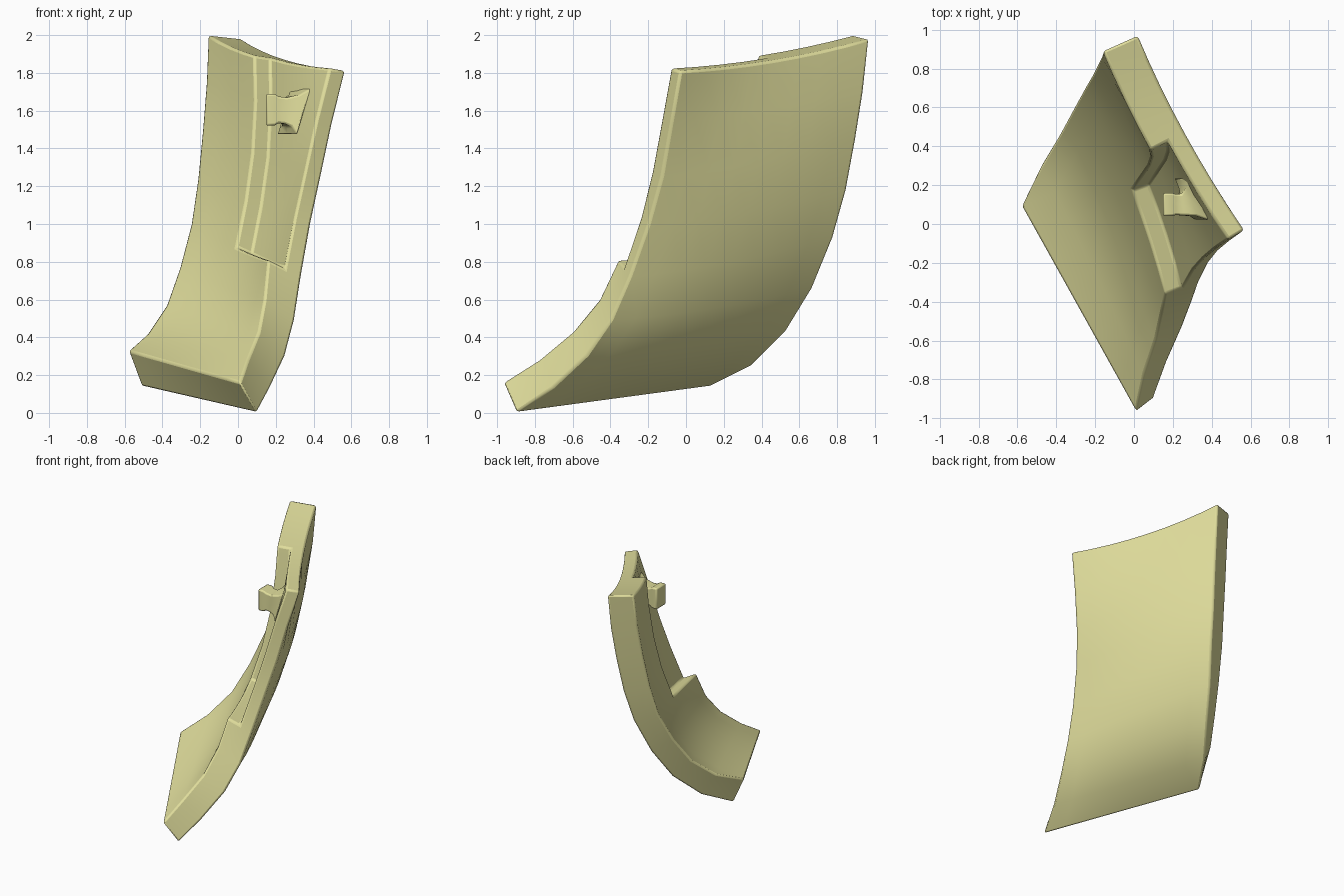
import bpy, bmesh
from mathutils import Vector as V

if "Cube" in bpy.data.objects:
    bpy.data.objects.remove(bpy.data.objects["Cube"])

mat = bpy.data.materials.new("panel_yellow")
mat.diffuse_color = (0.74, 0.72, 0.33, 1)
mat.use_nodes = True
mat.node_tree.nodes["Principled BSDF"].inputs["Base Color"].default_value = mat.diffuse_color

def finish(bm, name, bevel):
    bmesh.ops.recalc_face_normals(bm, faces=bm.faces)
    me = bpy.data.meshes.new(name)
    bm.to_mesh(me)
    bm.free()
    ob = bpy.data.objects.new(name, me)
    bpy.context.collection.objects.link(ob)
    me.materials.append(mat)
    m = ob.modifiers.new("soft_edges", 'BEVEL')
    m.width, m.segments, m.limit_method, m.angle_limit = bevel, 2, 'ANGLE', 0.7
    bpy.ops.object.select_all(action='DESELECT')
    ob.select_set(True)
    bpy.context.view_layer.objects.active = ob
    bpy.ops.object.shade_smooth_by_angle(angle=0.7)
    return ob

# Outer side edges of the curved panel, bottom to top
left = [(-.51, .13, .14), (-.38, .35, .25), (-.25, .53, .43), (-.16, .67, .66), (-.08, .78, .93),
        (-.04, .85, 1.18), (-.01, .90, 1.45), (.01, .94, 1.70), (.02, .97, 1.98)]
right = [(.10, -.90, 0), (.17, -.71, .13), (.25, -.53, .30), (.30, -.40, .49), (.335, -.30, .72),
         (.385, -.20, 1.0), (.44, -.13, 1.25), (.50, -.08, 1.53), (.57, -.03, 1.81)]
# Thickness vectors from the outer to the inner skin
thick_l = [(-.07, -.04, .19), (-.10, -.05, .17), (-.13, -.06, .14), (-.15, -.07, .11), (-.17, -.07, .07),
           (-.175, -.08, .06), (-.18, -.08, .05), (-.18, -.08, .05), (-.18, -.08, .02)]
thick_r = [(-.09, -.07, .16), (-.12, -.07, .15), (-.14, -.07, .13), (-.16, -.06, .11), (-.175, -.06, .09),
           (-.17, -.08, .07), (-.17, -.10, .06), (-.17, -.10, .04), (-.17, -.10, .03)]
bulge = [0, .01, .02, .03, .035, .04, .035, .01, -.035]
NT, NV = 8, 8

def point(i, j, k):
    t = i / NT
    b = bulge[j] * 4 * t * (1 - t)
    p = V(left[j]).lerp(V(right[j]), t) + V((b, 0, -.8 * abs(b)))
    return p + V(thick_l[j]).lerp(V(thick_r[j]), t) * (k / 2)

# Two-layer block of cells; the inner layer is left out in the upper right recess
cells = {(i, j, k) for i in range(NT) for j in range(NV) for k in range(2)
         if not (k == 1 and i >= NT // 2 and j >= 4)}
bm = bmesh.new()
verts = {}

def vert(c):
    if c not in verts:
        verts[c] = bm.verts.new(point(*c))
    return verts[c]

for c in cells:
    for axis in range(3):
        for side in (0, 1):
            n = list(c)
            n[axis] += 2 * side - 1
            if tuple(n) in cells:
                continue
            a, b = [x for x in range(3) if x != axis]
            quad = []
            for da, db in ((0, 0), (1, 0), (1, 1), (0, 1)):
                q = list(c)
                q[axis] += side
                q[a] += da
                q[b] += db
                quad.append(vert(tuple(q)))
            bm.faces.new(quad)
finish(bm, "curved_panel", .014)

# Peg on the recess floor: square head, narrow neck, flared foot following the floor
bm = bmesh.new()
rings = []
for x, cy, cz, hy, hz, follow in [(.15, .10, 1.605, .06, .085, 0), (.195, .10, 1.605, .06, .083, 0),
                                  (.215, .10, 1.605, .054, .07, 0), (.245, .10, 1.60, .056, .07, .25),
                                  (.272, .115, 1.60, .075, .085, .8), (.30, .13, 1.595, .11, .125, 1)]:
    ring = []
    for sy, sz in ((-1, -1), (0, -1), (1, -1), (1, 0), (1, 1), (0, 1), (-1, 1), (-1, 0)):
        y, z = cy + sy * hy, cz + sz * hz
        ring.append(bm.verts.new((x + follow * (-.48 * (y - .13) + .3 * (z - 1.6)), y, z)))
    rings.append(ring)
for r, s in zip(rings, rings[1:]):
    for i in range(8):
        bm.faces.new((r[i], r[(i + 1) % 8], s[(i + 1) % 8], s[i]))
bm.faces.new(rings[0])
bm.faces.new(rings[-1])
finish(bm, "peg", .01)
